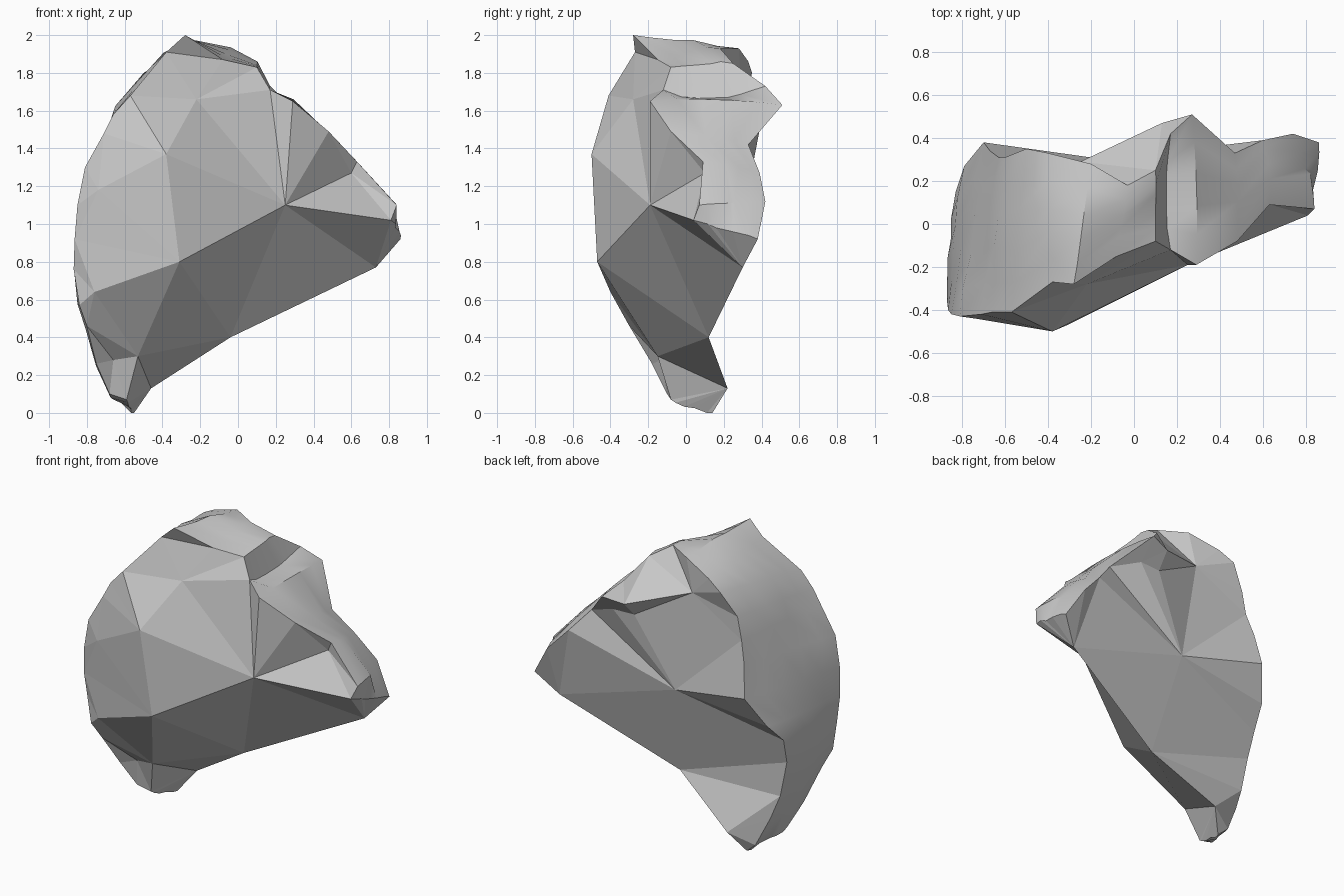
import bpy, bmesh, random
from mathutils import Vector
from mathutils.geometry import delaunay_2d_cdt

if "Cube" in bpy.data.objects:
    bpy.data.objects.remove(bpy.data.objects["Cube"])

random.seed(4)
ROWS = 5

# Chipped front rim, clockwise from the foot (x, y, z)
front_rim = [(-.59, -.08, .07), (-.68, -.10, .10), (-.75, -.18, .26), (-.80, -.30, .46),
             (-.84, -.36, .57), (-.87, -.36, .76), (-.865, -.40, .92), (-.85, -.42, 1.10),
             (-.81, -.43, 1.30), (-.71, -.42, 1.48), (-.66, -.41, 1.58), (-.57, -.41, 1.68),
             (-.38, -.27, 1.91), (-.28, -.28, 2.0), (-.08, -.15, 1.87), (.10, -.08, 1.83),
             (.17, -.12, 1.71), (.29, -.19, 1.65), (.48, -.08, 1.49), (.63, .09, 1.33),
             (.84, .07, 1.10), (.81, .04, 1.02)]
# Matching back rim
back_rim = [(-.55, .14, 0), (-.62, .15, .06), (-.71, .12, .25), (-.77, .10, .41),
            (-.82, .10, .65), (-.83, .15, .82), (-.79, .27, .95), (-.70, .38, 1.15),
            (-.67, .34, 1.36), (-.63, .31, 1.50), (-.60, .31, 1.65), (-.50, .35, 1.80),
            (-.40, .33, 1.86), (-.20, .28, 1.93), (-.03, .18, 1.93), (.10, .25, 1.85),
            (.17, .42, 1.73), (.27, .51, 1.63), (.47, .33, 1.42), (.60, .39, 1.27),
            (.74, .42, 1.12), (.86, .38, .92)]
# Lower edge where the front and back fractures meet
keel = [(.73, .30, .77), (-.04, .12, .40), (-.46, .22, .13)]
N = len(front_rim) + len(keel)

# Facet corners inside each face, and ridges that must stay as edges
front_inner = [(-.53, -.15, .30), (-.31, -.47, .80), (.25, -.19, 1.10), (-.38, -.50, 1.37),
               (-.22, -.28, 1.66), (-.76, -.40, .64), (-.74, -.44, 1.18), (.60, .10, 1.27),
               (-.66, -.13, .28)]
front_ridges = [(N, N + 1), (N + 1, N + 2), (N + 1, N + 3), (N + 3, N + 4), (N + 2, N + 4),
                (N + 1, N + 5), (N + 1, 23), (N + 2, 22), (N + 2, 23), (N + 3, 11),
                (N + 2, 21), (N + 2, 17), (N + 2, N + 7), (N + 2, N + 3)]
back_inner = [(-.13, .30, 1.03), (-.25, .29, 1.71), (.13, .47, 1.60), (.12, .38, 1.50),
              (.27, .39, 1.50)]
back_ridges = [(N, 8), (N, 23), (N, N + 1), (N + 2, N + 3)]

bm = bmesh.new()


def fracture(rim, inner, ridges, flip):
    """Triangulated flat-chipped face filling a rim."""
    pts = rim + inner
    n = len(rim)
    edges = [(i, (i + 1) % n) for i in range(n)] + ridges
    co, _, tris, orig, _, _ = delaunay_2d_cdt([Vector((p[0], p[2])) for p in pts],
                                              edges, [], 1, 1e-5)
    vs = []
    for c, o in zip(co, orig):
        if o:
            vs.append(bm.verts.new(pts[o[0]]))
        else:
            near = min(pts, key=lambda p: (p[0] - c.x) ** 2 + (p[2] - c.y) ** 2)
            vs.append(bm.verts.new((c.x, near[1], c.y)))
    for t in tris:
        bm.faces.new([vs[i] for i in (reversed(t) if flip else t)])


fracture(front_rim + keel, front_inner, front_ridges, False)
fracture(back_rim + keel, back_inner, back_ridges, True)

# Worn outer skin lofted between the rims
middle = Vector((-.1, 0, 1.0))
grid = []
for i, (f, b) in enumerate(zip(front_rim, back_rim)):
    f, b = Vector(f), Vector(b)
    row = []
    for k in range(ROWS + 1):
        t = k / ROWS
        p = f.lerp(b, t)
        if 0 < k < ROWS:
            out = p - middle
            out.y = 0
            bulge = -.10 if i == 16 else .03
            p += out.normalized() * (bulge * t * (1 - t) * 2 + random.uniform(-.012, .008))
            p.y += random.uniform(-.025, .025)
        row.append(bm.verts.new(p))
    grid.append(row)
skin = []
for a, b in zip(grid, grid[1:]):
    for k in range(ROWS):
        skin.append(bm.faces.new((a[k], b[k], b[k + 1], a[k + 1])))

# Close the skin at the tip and the foot
for row, end in ((grid[-1], keel[0]), (grid[0], keel[-1])):
    v = bm.verts.new(end)
    for k in range(ROWS):
        bm.faces.new((row[k], row[k + 1], v))

for f in skin:
    f.smooth = True
skin_set = set(skin)
bmesh.ops.remove_doubles(bm, verts=bm.verts, dist=.0005)
bmesh.ops.recalc_face_normals(bm, faces=bm.faces)
for e in bm.edges:
    if len(e.link_faces) != 2 or not all(f.smooth for f in e.link_faces) or e.calc_face_angle(0) > .5:
        e.smooth = False

mesh = bpy.data.meshes.new("rock_shard")
bm.to_mesh(mesh)
bm.free()
bpy.context.collection.objects.link(bpy.data.objects.new("rock_shard", mesh))
